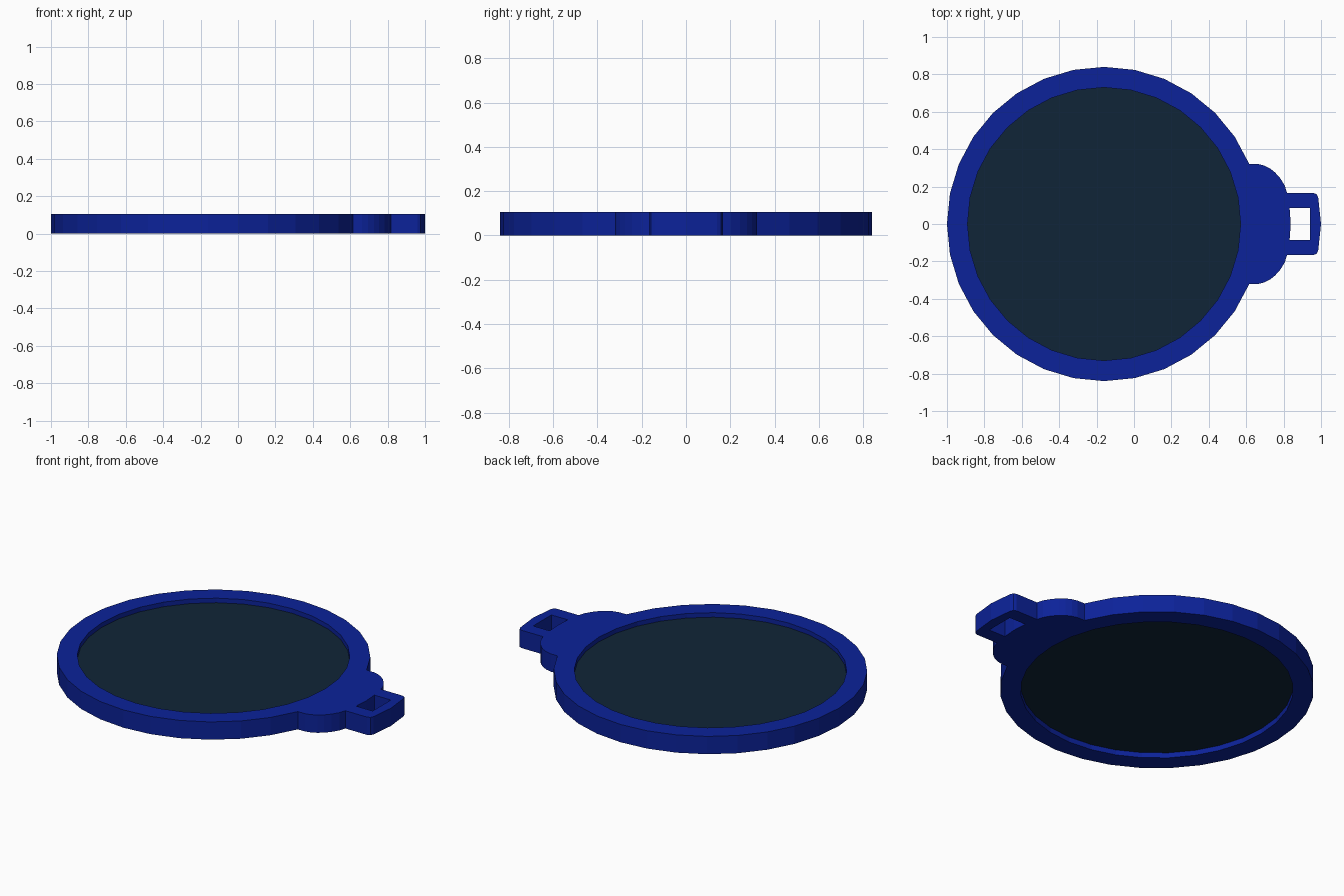
import bpy, bmesh, math

if "Cube" in bpy.data.objects:
    bpy.data.objects.remove(bpy.data.objects["Cube"])

CX = -0.16      # centre of the round frame
SIDES = 32


def material(name, rgb):
    m = bpy.data.materials.new(name)
    m.diffuse_color = (*rgb, 1.0)
    m.use_nodes = True
    m.node_tree.nodes["Principled BSDF"].inputs["Base Color"].default_value = m.diffuse_color
    return m


def ring(radius, first=0, last=SIDES - 1):
    step = 2 * math.pi / SIDES
    return [(CX + radius * math.cos(i * step), radius * math.sin(i * step))
            for i in range(first, last + 1)]


def plate(name, loops, z0, z1, mat):
    """Flat plate from an outer outline plus optional hole outlines."""
    bm = bmesh.new()
    edges = []
    for loop in loops:
        vs = [bm.verts.new((x, y, z0)) for x, y in loop]
        edges += [bm.edges.new((vs[i - 1], vs[i])) for i in range(len(vs))]
    bmesh.ops.triangle_fill(bm, edges=edges, use_beauty=True, normal=(0, 0, 1))
    res = bmesh.ops.extrude_face_region(bm, geom=bm.faces[:], use_keep_orig=True)
    for v in res["geom"]:
        if isinstance(v, bmesh.types.BMVert):
            v.co.z = z1
    bmesh.ops.recalc_face_normals(bm, faces=bm.faces[:])
    me = bpy.data.meshes.new(name)
    bm.to_mesh(me)
    bm.free()
    me.materials.append(mat)
    ob = bpy.data.objects.new(name, me)
    bpy.context.collection.objects.link(ob)
    return ob


blue = material("royal blue", (0.0035, 0.016, 0.32))
dark = material("dark slate glass", (0.005, 0.018, 0.038))

# Frame outline: round rim, rounded shoulder and strap loop (upper half mirrored)
half_tab = [(1.0, 0.0), (0.985, 0.14), (0.977, 0.158), (0.96, 0.166),
            (0.818, 0.166), (0.807, 0.203), (0.783, 0.243), (0.755, 0.275),
            (0.727, 0.297), (0.695, 0.313), (0.663, 0.321)]
lower_tab = [(x, -y) for x, y in reversed(half_tab[1:])]
outline = half_tab + ring(0.84, 2, SIDES - 2) + lower_tab

# Strap slot, with a slightly bowed inner edge
slot = [(0.94, 0.085), (0.832, 0.085), (0.838, 0.0), (0.832, -0.085), (0.94, -0.085)]

plate("frame", [outline, ring(0.73), slot], 0.0, 0.105, blue)

# Recessed glass disc, its edge seated in the frame
plate("lens", [ring(0.735)], 0.031, 0.078, dark)
